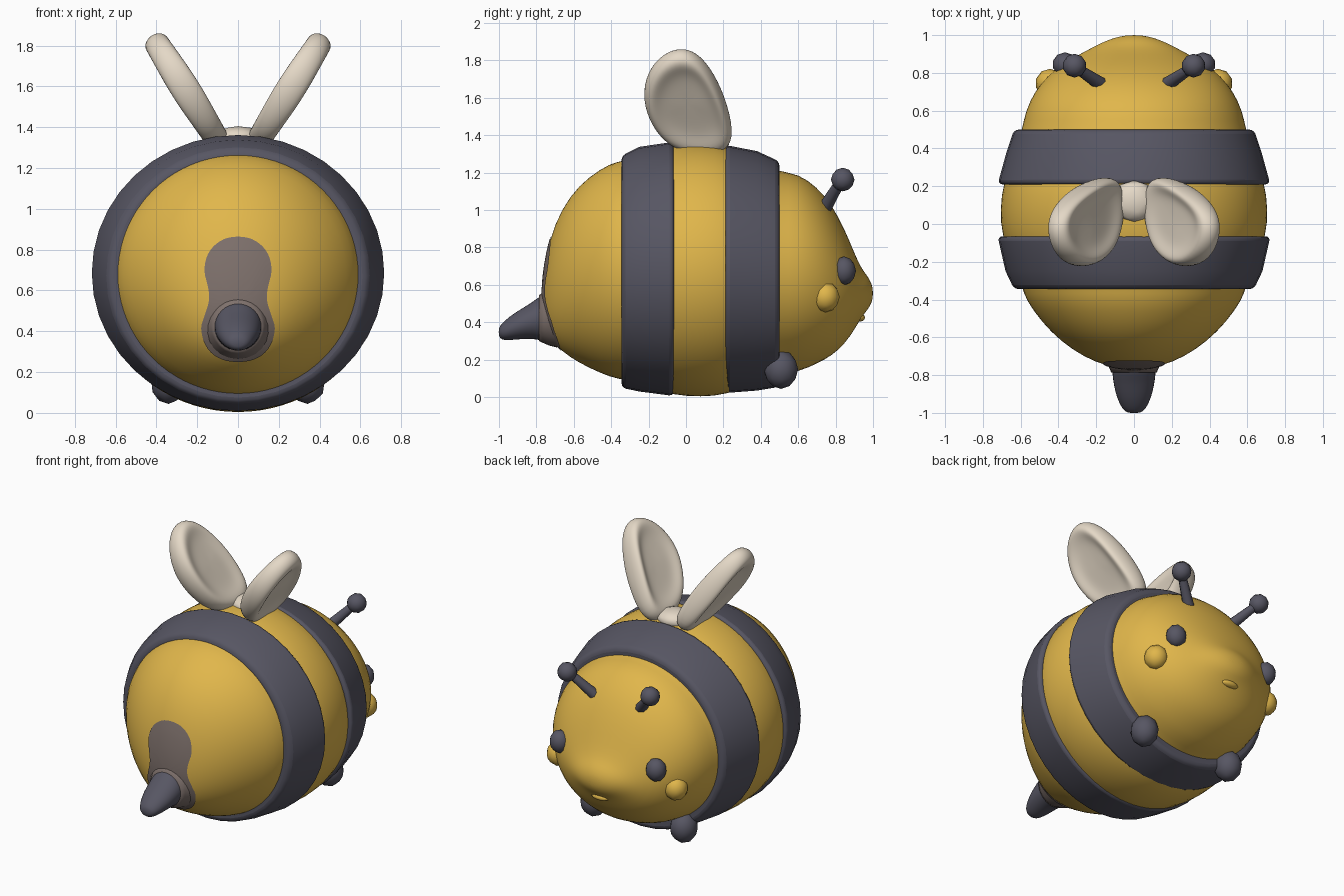
import bpy, bmesh, math
from mathutils import Vector
from mathutils.bvhtree import BVHTree

cube = bpy.data.objects.get("Cube")
if cube:
    bpy.data.objects.remove(cube, do_unlink=True)


def material(name, r, g, b):
    m = bpy.data.materials.new(name)
    m.use_nodes = True
    m.diffuse_color = (r, g, b, 1)
    m.node_tree.nodes["Principled BSDF"].inputs["Base Color"].default_value = (r, g, b, 1)
    return m


honey = material("honey yellow", 0.75, 0.47, 0.07)
slate = material("dark slate", 0.095, 0.093, 0.125)
cream = material("wing cream", 0.78, 0.69, 0.57)
taupe = material("taupe patch", 0.21, 0.165, 0.15)


def finish(name, bm, mat, angle=50, subdiv=0, bevel=0):
    bmesh.ops.recalc_face_normals(bm, faces=bm.faces)
    mesh = bpy.data.meshes.new(name)
    bm.to_mesh(mesh)
    bm.free()
    mesh.materials.append(mat)
    ob = bpy.data.objects.new(name, mesh)
    bpy.context.collection.objects.link(ob)
    bpy.ops.object.select_all(action='DESELECT')
    ob.select_set(True)
    bpy.context.view_layer.objects.active = ob
    if bevel:
        mod = ob.modifiers.new("Bevel", 'BEVEL')
        mod.width, mod.segments = bevel, 3
    if subdiv:
        mod = ob.modifiers.new("Subdivision", 'SUBSURF')
        mod.levels = mod.render_levels = subdiv
    bpy.ops.object.shade_smooth_by_angle(angle=math.radians(angle))
    return ob


def skin(bm, rings, close=True):
    loops = [[bm.verts.new(p) for p in ring] for ring in rings]
    n = len(loops[0])
    for a, b in zip(loops, loops[1:]):
        for i in range(n):
            j = (i + 1) % n
            bm.faces.new((a[i], a[j], b[j], b[i]))
    if close:
        bm.faces.new(loops[0])
    bm.faces.new(loops[-1])


def oval(y, w, low, high, n=40):
    mid, h = (low + high) / 2, (high - low) / 2
    return [(w * math.cos(t), y, mid + h * math.sin(t))
            for t in (2 * math.pi * i / n for i in range(n))]


def loft(name, stations, mat, n=40, **kw):
    bm = bmesh.new()
    skin(bm, [oval(*s, n=n) for s in stations])
    return finish(name, bm, mat, **kw)


def blob(name, pos, size, mat):
    bm = bmesh.new()
    bmesh.ops.create_icosphere(bm, subdivisions=2, radius=1)
    for v in bm.verts:
        v.co = Vector(pos) + v.co * Vector(size)
    finish(name, bm, mat, angle=60)


# Body: y, half width, bottom, top
body = loft("body", [
    (-.768, .05, .47, .60), (-.75, .15, .37, .75), (-.705, .265, .28, .925),
    (-.62, .39, .21, 1.08), (-.52, .49, .155, 1.18), (-.40, .575, .102, 1.255),
    (-.34, .592, .095, 1.262), (-.2, .64, .05, 1.31), (-.07, .703, .008, 1.357),
    (.08, .712, -.002, 1.364), (.22, .695, .01, 1.347), (.35, .64, .07, 1.27),
    (.5, .594, .12, 1.205), (.6, .576, .133, 1.197), (.7, .528, .177, 1.125),
    (.78, .463, .22, 1.03), (.85, .38, .285, .895), (.9, .285, .36, .77),
    (.935, .22, .42, .695), (.96, .17, .455, .66), (.985, .11, .485, .625),
    (1.0, .04, .53, .58)], honey, angle=80, subdiv=1)

# Lower lip forming the mouth crease
blob("lower_lip", (0, .928, .425), (.065, .03, .022), honey)

# Stripes
loft("rear_stripe", [(-.345, .635, .05, 1.29), (-.25, .68, .03, 1.338),
                     (-.065, .722, .006, 1.365)], slate, bevel=.025)
loft("head_stripe", [(.21, .722, .022, 1.348), (.38, .675, .035, 1.315),
                     (.5, .635, .055, 1.26)], slate, bevel=.025)

# Stinger and its flared collar
loft("stinger", [(-.73, .118, .29, .56), (-.78, .118, .302, .545), (-.82, .114, .31, .51),
                 (-.89, .102, .308, .468), (-.94, .083, .303, .435),
                 (-.985, .06, .303, .395), (-1.002, .03, .325, .37)],
     slate, n=16, angle=80, subdiv=1)
loft("stinger_collar", [(-.69, .175, .265, .61), (-.735, .15, .277, .585),
                        (-.76, .132, .288, .565), (-.785, .121, .299, .545)],
     taupe, n=24, angle=80)

# Rear patch: a thin keyhole plate laid on the body
tree = BVHTree.FromObject(body, bpy.context.evaluated_depsgraph_get())
half = [(0, .865), (.08, .85), (.145, .79), (.168, .70), (.145, .62), (.137, .55),
        (.165, .47), (.183, .41), (.155, .32), (.09, .265), (0, .25)]
outline = half + [(-x, z) for x, z in half[-2:0:-1]]
for _ in range(2):  # round the corners
    outline = [(a[0] * k + b[0] * (1 - k), a[1] * k + b[1] * (1 - k))
               for a, b in zip(outline, outline[1:] + outline[:1]) for k in (.75, .25)]
rings = []
for k in (1, .85, .7, .5, .3, .1):
    ring = []
    for x, z in outline:
        hit = tree.ray_cast(Vector((x * k, -2, .55 + (z - .55) * k)), Vector((0, 1, 0)))
        ring.append(hit[0] + hit[1] * .006)
    rings.append(ring)
bm = bmesh.new()
skin(bm, rings, close=False)
finish("stinger_patch", bm, taupe, angle=80)

# Wing outline: y, height; leaning outwards with a shallow dish on both faces
edge = [(.25, 1.33), (.25, 1.46), (.205, 1.61), (.14, 1.74), (.06, 1.835), (-.04, 1.865),
        (-.155, 1.81), (-.228, 1.69), (-.228, 1.56), (-.175, 1.44), (-.085, 1.34), (.09, 1.29)]
cy, cz = 0.015, 1.59
normal = Vector((.84, 0, -.54))


def wing(name, s):
    bm = bmesh.new()
    layers = [(.3, -.042), (.6, -.046), (.8, -.07), (.94, -.06), (1.015, 0),
              (.94, .06), (.8, .07), (.6, .046), (.3, .042)]
    rings = []
    for k, off in layers:
        ring = []
        for y, z in edge:
            py, pz = cy + (y - cy) * k, cz + (z - cz) * k
            off_here = off * (1.15 - abs(pz - cz))
            p = Vector((.115 + (pz - 1.36) * .63, py, pz)) + normal * off_here
            ring.append((p.x * s, p.y, p.z))
        rings.append(ring)
    skin(bm, rings)
    finish(name, bm, cream, angle=80, subdiv=2)


def stalk(name, a, b, r1, r2):
    a, b = Vector(a), Vector(b)
    turn = (b - a).to_track_quat('Z', 'Y')
    bm = bmesh.new()
    skin(bm, [[p + turn @ Vector((r * math.cos(t), r * math.sin(t), 0))
               for t in (math.pi * i / 4 for i in range(8))]
              for p, r in ((a, r1), (b, r2))])
    finish(name, bm, slate)


# Mirrored parts
for side, s in (("left", 1), ("right", -1)):
    wing(side + "_wing", s)
    stalk(side + "_antenna_stalk", (s * .16, .73, .99), (s * .31, .83, 1.16), .038, .026)
    blob(side + "_antenna_tip", (s * .315, .838, 1.163), (.063, .063, .063), slate)
    blob(side + "_eye", (s * .365, .845, .675), (.067, .064, .077), slate)
    blob(side + "_cheek", (s * .445, .745, .535), (.077, .077, .082), honey)
    blob(side + "_foot", (s * .34, .508, .148), (.088, .092, .104), slate)

# Bridge where the wings meet
blob("wing_joint", (0, .12, 1.35), (.12, .11, .055), cream)
